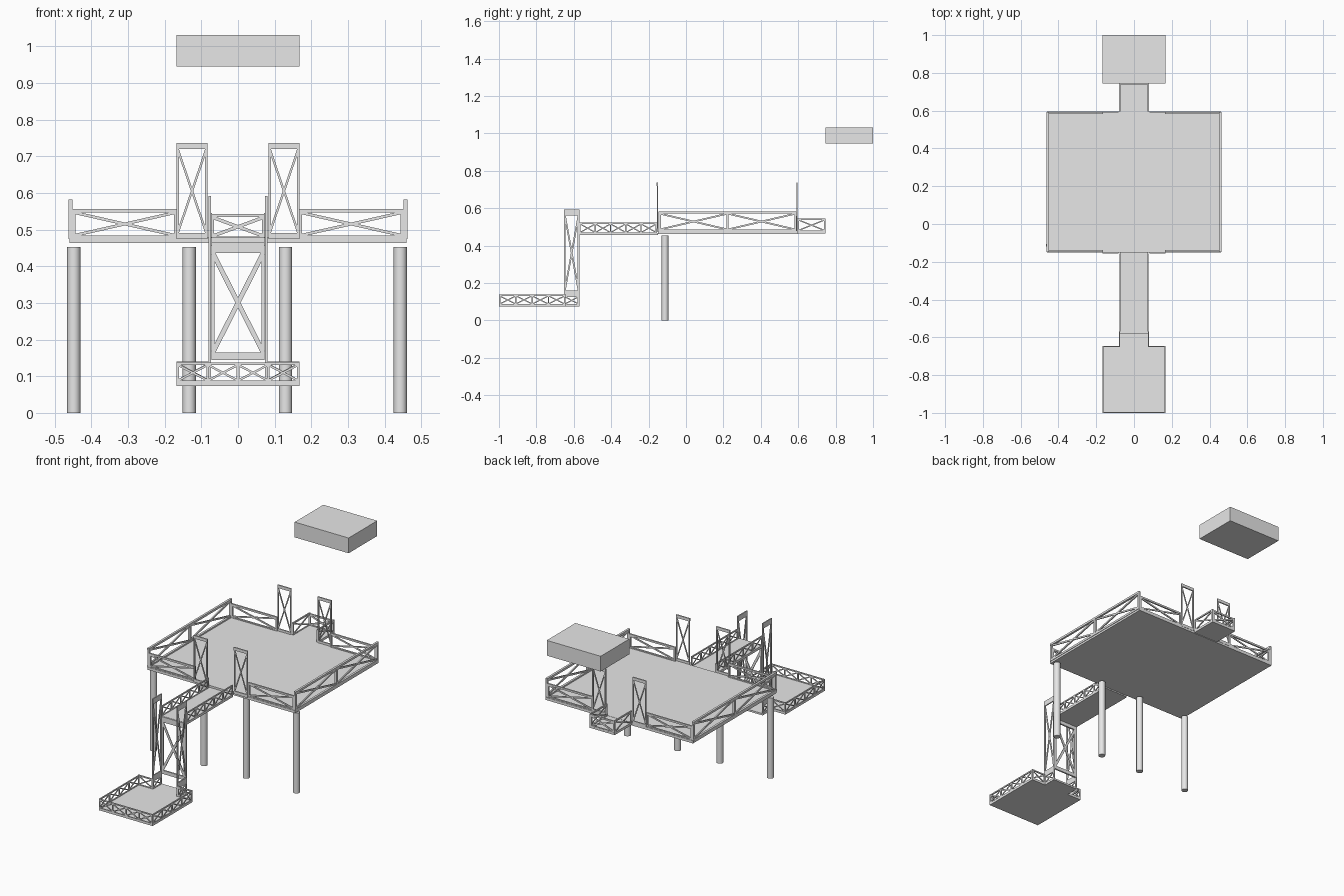
import bpy, bmesh, math
from mathutils import Vector, Matrix

default = bpy.data.objects.get("Cube")
if default:
    bpy.data.objects.remove(default, do_unlink=True)

grey = bpy.data.materials.new("plain grey")
grey.use_nodes = True
grey.diffuse_color = (0.8, 0.8, 0.8, 1)
grey.node_tree.nodes["Principled BSDF"].inputs["Base Color"].default_value = (0.8, 0.8, 0.8, 1)


def finish(name, bm):
    mesh = bpy.data.meshes.new(name)
    bm.to_mesh(mesh)
    bm.free()
    mesh.materials.append(grey)
    obj = bpy.data.objects.new(name, mesh)
    bpy.context.collection.objects.link(obj)
    return obj


def box(name, x, y, z):
    """Solid block between the given (low, high) ranges."""
    bm = bmesh.new()
    size = [b - a for a, b in (x, y, z)]
    mid = [(a + b) / 2 for a, b in (x, y, z)]
    bmesh.ops.create_cube(bm, size=1, matrix=Matrix.Translation(mid) @ Matrix.Diagonal((*size, 1)))
    return finish(name, bm)


def bar(bm, a, b, width, thick, normal):
    """Flat bar from a to b, lying in the plane with the given normal."""
    d = b - a
    along = d.normalized()
    side = normal.cross(along)
    rot = Matrix((along, side, normal)).transposed().to_4x4()
    scale = Matrix.Diagonal((d.length, width, thick, 1))
    bmesh.ops.create_cube(bm, size=1, matrix=Matrix.Translation((a + b) / 2) @ rot @ scale)


def truss(name, start, end, z, count=1, w=0.008, t=0.007, top=None, bottom=None, brace=None):
    """Upright framed panel with crossed braces; start and end are (x, y)."""
    bm = bmesh.new()
    top, bottom, brace = top or w, bottom or w, brace or w * 0.8
    p, q = Vector((*start, 0)), Vector((*end, 0))
    u = (q - p).normalized()
    n = u.cross(Vector((0, 0, 1)))
    length = (q - p).length

    def at(s, h):
        return p + u * s + Vector((0, 0, h))

    low, high = z
    bar(bm, at(0, high - top / 2), at(length, high - top / 2), top, t, n)
    bar(bm, at(0, low + bottom / 2), at(length, low + bottom / 2), bottom, t, n)
    step = (length - w) / count
    for i in range(count + 1):
        s = w / 2 + i * step
        bar(bm, at(s, low), at(s, high), w, t * 0.96, n)
        if i < count:
            e = s + step
            bar(bm, at(s, low + bottom), at(e, high - top), brace, t * 0.6, n)
            bar(bm, at(s, high - top), at(e, low + bottom), brace, t * 0.5, n)
    return finish(name, bm)


# Main deck and its pillars
box("main_deck", (-0.46, 0.46), (-0.15, 0.595), (0.463, 0.478))
for i, x in enumerate((-0.448, -0.133, 0.13, 0.443)):
    bpy.ops.mesh.primitive_cylinder_add(vertices=24, radius=0.018, depth=0.453,
                                        location=(x, -0.112, 0.2265))
    pillar = bpy.context.object
    pillar.name = f"pillar_{i + 1}"
    pillar.data.materials.append(grey)
    bpy.ops.object.shade_smooth_by_angle(angle=math.radians(40))

# Floating block high behind the deck
box("floating_block", (-0.168, 0.168), (0.745, 1.0), (0.945, 1.031))

for side, s in (("left", 1), ("right", -1)):
    # Deck side rails, end rails and tall gate panels
    truss(f"{side}_deck_rail", (s * 0.457, -0.147), (s * 0.457, 0.592), (0.474, 0.583),
          2, w=0.012, t=0.012, brace=0.009)
    for place, y, gate_y in (("front", -0.143, -0.153), ("back", 0.588, 0.593)):
        truss(f"{place}_{side}_deck_rail", (s * 0.165, y), (s * 0.453, y), (0.474, 0.557),
              w=0.01, t=0.009, brace=0.008)
        truss(f"{place}_{side}_gate", (s * 0.083, gate_y), (s * 0.168, gate_y), (0.474, 0.737),
              w=0.007, t=0.007, top=0.017, bottom=0.017, brace=0.006)

    # Bridge, tower and balcony sides
    truss(f"{side}_bridge_rail", (s * 0.075, -0.57), (s * 0.075, -0.155), (0.456, 0.523),
          5, w=0.007, t=0.006, bottom=0.014, brace=0.006)
    truss(f"{side}_tower_wall", (s * 0.077, -0.652), (s * 0.077, -0.57), (0.13, 0.592),
          w=0.009, t=0.006, top=0.03, bottom=0.03, brace=0.009)
    truss(f"{side}_balcony_rail", (s * 0.075, 0.595), (s * 0.075, 0.747), (0.466, 0.546),
          w=0.008, t=0.007, bottom=0.014, brace=0.007)

    # Lower landing sides
    truss(f"{side}_landing_rail", (s * 0.165, -1.0), (s * 0.165, -0.645), (0.076, 0.138),
          4, w=0.007, t=0.006, bottom=0.012, brace=0.006)
    truss(f"{side}_landing_back_rail", (s * 0.077, -0.648), (s * 0.168, -0.648), (0.076, 0.14),
          w=0.007, t=0.006, bottom=0.012, brace=0.006)
    truss(f"{side}_landing_neck_rail", (s * 0.077, -0.652), (s * 0.077, -0.57), (0.076, 0.135),
          w=0.009, t=0.006, bottom=0.012, brace=0.006)

# Bridge and balcony floors
box("bridge_floor", (-0.075, 0.075), (-0.572, -0.15), (0.456, 0.467))
box("balcony_floor", (-0.075, 0.075), (0.595, 0.747), (0.466, 0.477))
truss("balcony_end_rail", (-0.075, 0.743), (0.075, 0.743), (0.466, 0.543),
      w=0.009, t=0.007, bottom=0.016, brace=0.009)

# Tower back wall under the bridge
truss("tower_back_wall", (-0.073, -0.574), (0.073, -0.574), (0.145, 0.466),
      w=0.009, t=0.009, top=0.03, bottom=0.02, brace=0.013)

# Lower landing
box("landing_floor", (-0.168, 0.168), (-1.0, -0.645), (0.074, 0.084))
box("landing_neck_floor", (-0.079, 0.079), (-0.645, -0.57), (0.074, 0.084))
truss("landing_front_rail", (-0.168, -0.997), (0.168, -0.997), (0.076, 0.138),
      4, w=0.007, t=0.006, bottom=0.012, brace=0.006)
